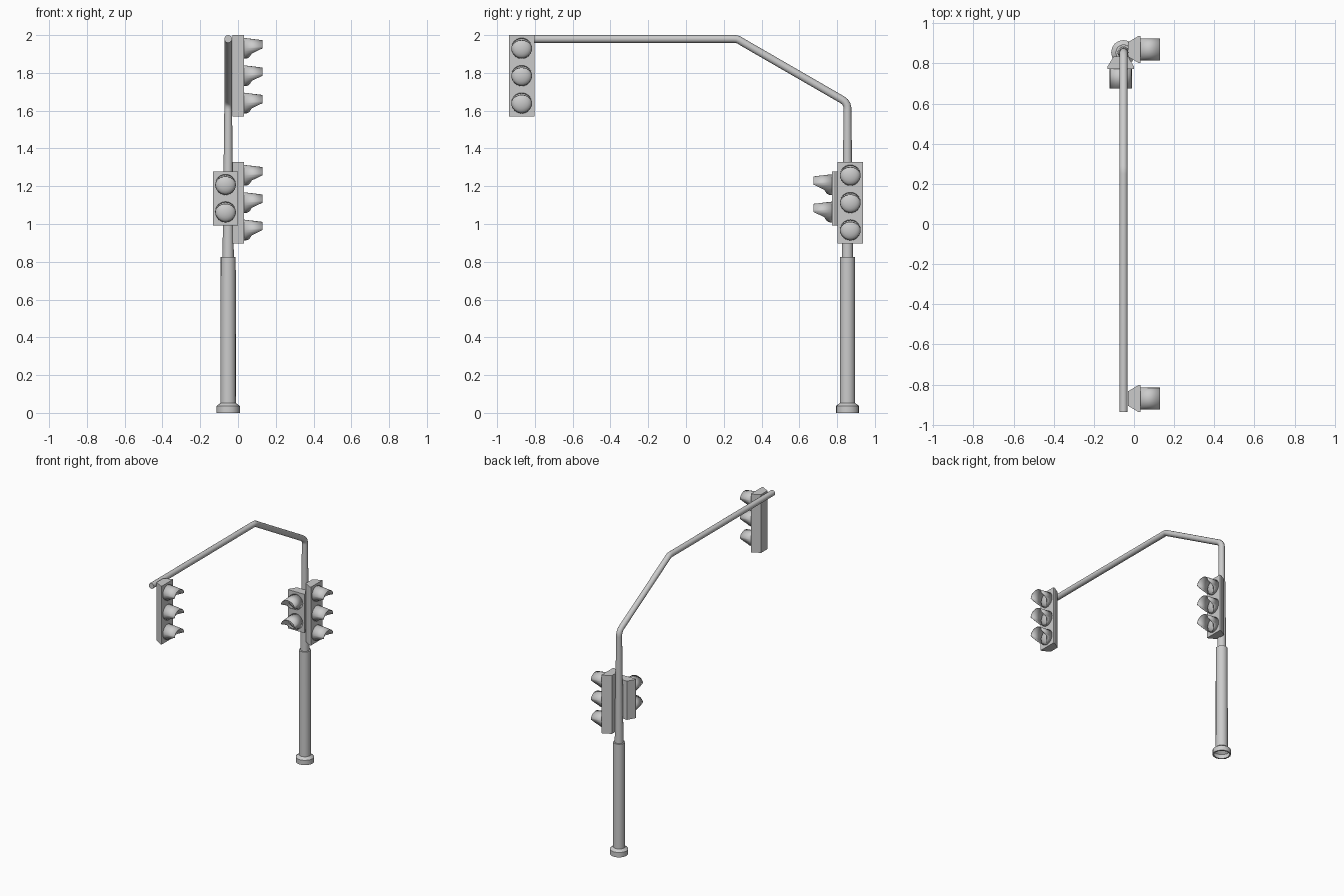
import bpy, bmesh, math
from mathutils import Matrix, Vector

if "Cube" in bpy.data.objects:
    bpy.data.objects.remove(bpy.data.objects["Cube"])

PX, PY = -0.052, 0.855      # pole axis
PITCH = 0.145               # spacing of the lamps
FRONT = 0.033               # front plane of a signal housing (local x)


def finish(name, bm, matrix=Matrix(), angle=35):
    bmesh.ops.recalc_face_normals(bm, faces=bm.faces)
    me = bpy.data.meshes.new(name)
    bm.to_mesh(me)
    bm.free()
    ob = bpy.data.objects.new(name, me)
    bpy.context.collection.objects.link(ob)
    ob.matrix_world = matrix
    smooth(ob, angle)
    return ob


def smooth(ob, angle=35):
    bpy.ops.object.select_all(action='DESELECT')
    ob.select_set(True)
    bpy.context.view_layer.objects.active = ob
    bpy.ops.object.shade_smooth_by_angle(angle=math.radians(angle))


def lathe(bm, profile, n):
    rings = [[bm.verts.new((r * math.cos(2 * math.pi * i / n),
                            r * math.sin(2 * math.pi * i / n), z)) for i in range(n)]
             for r, z in profile]
    for a, b in zip(rings, rings[1:]):
        for i in range(n):
            j = (i + 1) % n
            bm.faces.new((a[i], a[j], b[j], b[i]))


def housing(name, lamps, m):
    # Tapered box with a narrow back
    bm = bmesh.new()
    h = lamps * PITCH / 2 - 0.002
    half = [(-0.03, 0.036), (0.022, 0.067), (FRONT, 0.067)]
    outline = half + [(x, -y) for x, y in reversed(half)]
    f = bm.faces.new([bm.verts.new((x, y, -h)) for x, y in outline])
    top = bmesh.ops.extrude_face_region(bm, geom=[f])
    bmesh.ops.translate(bm, vec=(0, 0, 2 * h),
                        verts=[v for v in top['geom'] if isinstance(v, bmesh.types.BMVert)])
    finish(name + "_housing", bm, m, 20)


def visor(name, m):
    # Cutaway hood: full at the top, receding to the housing below
    reach = [0.13] * 7 + [0.10, 0.073, 0.066, 0.059, 0.05, 0.042]
    n, r = 24, 0.055
    bm = bmesh.new()
    back, tip = [], []
    for i in range(n):
        a = 2 * math.pi * i / n
        x = reach[min(i, n - i)]
        y, z = r * math.sin(a), r * math.cos(a)
        drop = 0.012 * (x - FRONT) / 0.1 * max(0, math.cos(a))
        back.append(bm.verts.new((FRONT - 0.001, y, z)))
        tip.append(bm.verts.new((x, y, z - drop)))
    for i in range(n):
        j = (i + 1) % n
        bm.faces.new((back[i], back[j], tip[j], tip[i]))
    ob = finish(name, bm, m)
    mod = ob.modifiers.new("thickness", 'SOLIDIFY')
    mod.thickness = 0.003
    mod.offset = -1


def lens(name, m):
    # Shallow dome
    bm = bmesh.new()
    prof = [(0.053 * math.cos(t), 0.026 * math.sin(t))
            for t in [math.radians(a) for a in (0, 18, 36, 54, 72, 89.5)]]
    lathe(bm, prof, 24)
    bmesh.ops.remove_doubles(bm, verts=bm.verts, dist=0.001)
    rot = Matrix.Translation((FRONT, 0, 0)) @ Matrix.Rotation(math.pi / 2, 4, 'Y')
    finish(name, bm, m @ rot, 60)


def signal(name, lamps, loc, turn=0):
    m = Matrix.Translation(loc) @ Matrix.Rotation(turn, 4, 'Z')
    housing(name, lamps, m)
    for i in range(lamps):
        mi = m @ Matrix.Translation((0, 0, (i - (lamps - 1) / 2) * PITCH))
        visor(f"{name}_visor_{i + 1}", mi)
        lens(f"{name}_lens_{i + 1}", mi)


# Pole with flared foot, thick lower sleeve and tapered upper part
bm = bmesh.new()
lathe(bm, [(0.052, 0), (0.062, 0), (0.062, 0.036), (0.041, 0.052), (0.04, 0.825),
           (0.03, 0.825), (0.0205, 1.61)], 16)
finish("pole", bm, Matrix.Translation((PX, PY, 0)))

# Overhead arm
path = [(PY, 1.60), (PY, 1.615), (0.851, 1.632), (0.842, 1.646), (0.827, 1.658),
        (0.295, 1.965), (0.283, 1.973), (0.268, 1.979), (0.25, 1.9795), (-0.937, 1.9795)]
cu = bpy.data.curves.new("arm", 'CURVE')
cu.dimensions = '3D'
cu.bevel_depth = 0.0205
cu.bevel_resolution = 6
cu.use_fill_caps = True
sp = cu.splines.new('POLY')
sp.points.add(len(path) - 1)
for p, (y, z) in zip(sp.points, path):
    p.co = (PX, y, z, 1)
arm = bpy.data.objects.new("arm", cu)
bpy.context.collection.objects.link(arm)
bpy.ops.object.select_all(action='DESELECT')
arm.select_set(True)
bpy.context.view_layer.objects.active = arm
bpy.ops.object.convert(target='MESH')
smooth(bpy.context.view_layer.objects.active)

# Two vehicle signals facing +x and a pedestrian signal facing the front
signal("arm_signal", 3, (0, -0.87, 1.785))
signal("pole_signal", 3, (0, 0.87, 1.113))
signal("pedestrian_signal", 2, (-0.066, 0.805, 1.136), -math.pi / 2)
